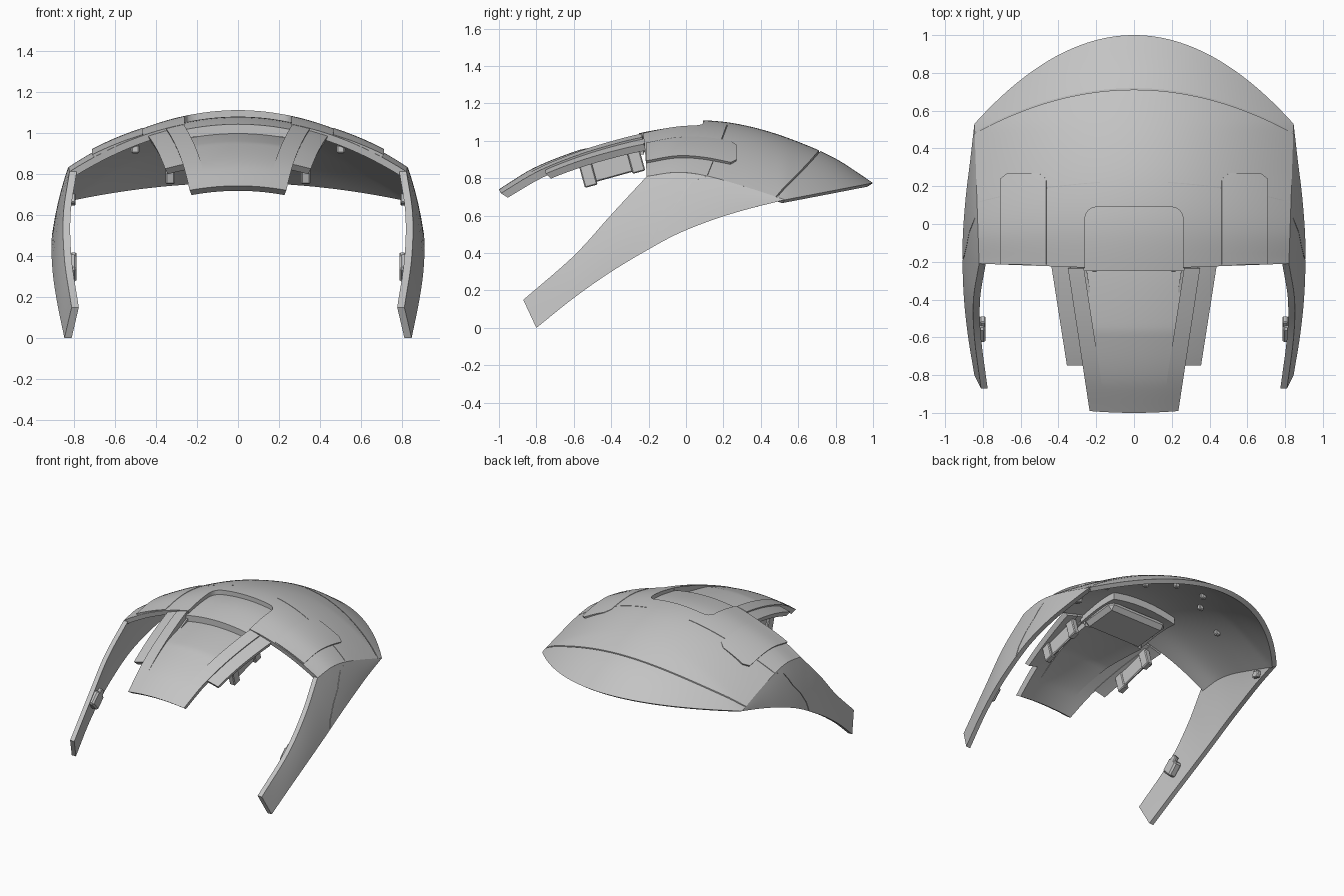
import bpy, bmesh, math
from mathutils import Vector

if "Cube" in bpy.data.objects:
    bpy.data.objects.remove(bpy.data.objects["Cube"])

grey = bpy.data.materials.new("plain grey")
grey.use_nodes = True
grey.diffuse_color = (0.55, 0.55, 0.55, 1)
grey.node_tree.nodes["Principled BSDF"].inputs["Base Color"].default_value = (0.55, 0.55, 0.55, 1)


def spline(pts, y):
    """Smooth value through (y, value...) points sorted by y."""
    i = max(0, min(len(pts) - 2, sum(p[0] <= y for p in pts) - 1))
    a, b = pts[i], pts[i + 1]
    t = (y - a[0]) / (b[0] - a[0])
    p, n = pts[max(i - 1, 0)], pts[min(i + 2, len(pts) - 1)]
    h = b[0] - a[0]
    out = []
    for k in range(1, len(a)):
        m0 = (b[k] - p[k]) / (b[0] - p[0]) * h
        m1 = (n[k] - a[k]) / (n[0] - a[0]) * h
        out.append((2*t**3 - 3*t*t + 1) * a[k] + (t**3 - 2*t*t + t) * m0
                   + (3*t*t - 2*t**3) * b[k] + (t**3 - t*t) * m1)
    return out[0] if len(out) == 1 else out


def mix(a, b, t):
    return a + (b - a) * t


# Centre ridge and side crease heights of the shell
RIDGE = [(-1, .735), (-.8, .86), (-.6, .95), (-.4, 1.02), (-.2, 1.075), (0, 1.108),
         (.2, 1.102), (.4, 1.062), (.6, .995), (.8, .905), (1, .775)]
CREASE = [(-.21, .81), (-.05, .832), (.1, .815), (.3, .76), (.53, .685)]


def half_width(y):
    return .82 + .025 * max(0, min(1, (y + .21) / .74))


def height(x, y):
    top = spline(RIDGE, y)
    if y < -.21:
        edge = top - .262
    elif y < .53:
        edge = spline(CREASE, y)
    else:
        edge = .685 + .09 * (y - .53) / .47
    w = half_width(y)
    if y > .53:
        w *= math.sqrt(max(1 - y, 1e-5) / .47)
    return top - (top - edge) * min(1, (x / w) ** 2)


def inward(p, d):
    return p + (Vector((0, 0, .1)) - p).normalized() * d


def slab(name, rows, under, angle=30):
    """Closed sheet between a grid of points and its offset copy."""
    bm = bmesh.new()
    top = [[bm.verts.new(p) for p in r] for r in rows]
    low = [[bm.verts.new(under(Vector(p))) for p in r] for r in rows]
    m, n = len(rows), len(rows[0])
    for g in (top, low):
        for i in range(m - 1):
            for j in range(n - 1):
                bm.faces.new((g[i][j], g[i][j+1], g[i+1][j+1], g[i+1][j]))
    rim = ([(0, j) for j in range(n)] + [(i, n-1) for i in range(1, m)]
           + [(m-1, j) for j in range(n-2, -1, -1)] + [(i, 0) for i in range(m-2, 0, -1)])
    for (a, b), (c, d) in zip(rim, rim[1:] + rim[:1]):
        bm.faces.new((top[a][b], top[c][d], low[c][d], low[a][b]))
    bmesh.ops.remove_doubles(bm, verts=bm.verts, dist=1e-5)
    bmesh.ops.recalc_face_normals(bm, faces=bm.faces)
    return finish(name, bm, angle)


def finish(name, bm, angle=30):
    me = bpy.data.meshes.new(name)
    bm.to_mesh(me)
    bm.free()
    me.materials.append(grey)
    ob = bpy.data.objects.new(name, me)
    bpy.context.collection.objects.link(ob)
    shade(ob, angle)
    return ob


def shade(ob, angle=30):
    bpy.ops.object.select_all(action='DESELECT')
    ob.select_set(True)
    bpy.context.view_layer.objects.active = ob
    bpy.ops.object.shade_smooth_by_angle(angle=math.radians(angle))


def block(name, loc, size, tilt=0, bevel=.006):
    bm = bmesh.new()
    bmesh.ops.create_cube(bm, size=1)
    bmesh.ops.scale(bm, vec=size, verts=bm.verts)
    bmesh.ops.bevel(bm, geom=bm.edges[:], offset=bevel, segments=1, affect='EDGES')
    ob = finish(name, bm)
    ob.location, ob.rotation_euler = loc, (tilt, 0, 0)
    return ob


def cut(ob, cutter):
    cutter.hide_render = True
    mod = ob.modifiers.new("cut", 'BOOLEAN')
    mod.operation, mod.solver, mod.object = 'DIFFERENCE', 'EXACT', cutter
    bpy.context.view_layer.objects.active = ob
    bpy.ops.object.modifier_apply(modifier=mod.name)
    bpy.data.objects.remove(cutter)


def groove(ob, path, across, depth):
    """Cut a thin seam along a path lying on the surface."""
    out = Vector(depth)
    rows = [[Vector(p) - Vector(across) + out * 2, Vector(p) + Vector(across) + out * 2] for p in path]
    cut(ob, slab("seam_cutter", rows, lambda p: p - out * 3))


# Main dome
N, M = 48, 40
rows = []
for i in range(M + 1):
    row = []
    for j in range(N + 1):
        u = 2 * j / N - 1
        y = mix(-.24 + .03 * abs(u), 1 - .47 * u * u, i / M)
        x = u * half_width(y)
        row.append(Vector((x, y, height(x, y))))
    rows.append(row)
dome = slab("dome_shell", rows, lambda p: inward(p, .035))

# Opening for the top recess, with rounded rear corners
outline = [(.26, -.4)] + [(.2 + .06 * math.cos(a * math.pi / 8), .03 + .06 * math.sin(a * math.pi / 8))
                          for a in range(5)]
cut(dome, slab("opening_cutter", [[(-x, y, 1.3), (x, y, 1.3)] for x, y in outline],
               lambda p: Vector((p.x, p.y, .9))))

# Panel seams on the dome
arc = [(x, .715 - .235 * (x / .85) ** 2) for x in [k * .0425 for k in range(-20, 21)]]
groove(dome, [(x, y, height(x, y)) for x, y in arc], (0, .004, 0), (0, 0, .008))
for s in (-1, 1):
    seam = [(s * x, .225 - .16 * x * x) for x in [.18 + k * .033 for k in range(21)]]
    groove(dome, [(x, y, height(x, y)) for x, y in seam], (0, .002, 0), (0, 0, .005))
shade(dome)

# Recessed tray in the top of the dome
tray = []
for i in range(9):
    y = mix(.11, -.25, i / 8)
    tray.append([Vector((x, y, height(x, y) - mix(.034, .022, i / 8)))
                 for x in [.275 * k / 8 for k in range(-8, 9)]])
slab("recess_tray", tray, lambda p: p - Vector((0, 0, .055)))

# Brow with sunken two-slope centre
brow = []
for i in range(33):
    y = mix(-.235, -.99, i / 32)
    t = (-.235 - y) / .755
    e, f = mix(.35, .235, t), mix(.265, .175, min(1, t * 1.3))
    if y > -.56:
        d = mix(.07, .012, (-.235 - y) / .325)
    else:
        d = max(0, mix(.012, 0, (-.56 - y) / .28))
    xs = [(-e, 0), (-mix(e, f, .5), 0), (-f, 0)]
    xs += [(f * k / 6, d) for k in range(-6, 7)]
    xs += [(f, 0), (mix(e, f, .5), 0), (e, 0)]
    brow.append([Vector((x, y - .01 * (1 - (x / e) ** 2) * t, height(x, y) - q)) for x, q in xs])
slab("brow_visor", brow, lambda p: inward(p, .045), 12)

for s, side in ((1, "left"), (-1, "right")):
    # Lower flap beside the brow
    flap = []
    for i in range(17):
        y = mix(-.225, -.75, i / 16)
        t = i / 16
        a, b = mix(.34, .26, t), mix(.437, .355, t)
        flap.append([Vector((s * x, y, height(x, y) - .012)) for x in [mix(a, b, k / 4) for k in range(5)]])
    slab(side + "_brow_flap", flap, lambda p: inward(p, .04))

    # Raised shoulder panel with a rounded rear
    panel = []
    for i in range(17):
        y = mix(-.215, .27, i / 16)
        r = max(0, y - .23) / .04
        trim = .04 * (1 - math.sqrt(max(0, 1 - r * r)))
        xs = [mix(.465 + trim, .71 - trim, k / 10) for k in range(11)]
        panel.append([Vector((s * x, y, height(x, y) + mix(.003, .018, (x - .465) / .245))) for x in xs])
    slab(side + "_shoulder_panel", panel, lambda p: inward(p, .03))

    # Cheek arm, lofted from its upper edge to its lower edge
    front = [(0, -.21, .81, .82), (1, -.4, .605, .85), (2, -.6, .385, .845), (3, -.87, .15, .81)]
    lower = [(0, .53, .685, .845), (1, .33, .635, .868), (2, .15, .58, .89), (3, -.04, .505, .905),
             (4, -.2, .42, .908), (5, -.4, .3, .9), (6, -.6, .16, .878), (7, -.8, 0, .845)]
    arm = []
    for i in range(33):
        if i <= 16:
            y = mix(.53, -.21, i / 16)
            a = (y, height(half_width(y), y), half_width(y))
        else:
            a = spline(front, (i - 16) * 3 / 16)
        b = spline(lower, i * 7 / 32)
        arm.append([Vector((s * (mix(a[2], b[2], v) + .03 * v * (1 - v) * math.sin(math.pi * i / 32)),
                            mix(a[0], b[0], v), mix(a[1], b[1], v))) for v in [k / 6 for k in range(7)]])
    arm_ob = slab(side + "_cheek_arm", arm, lambda p: p - Vector((s * .035, 0, 0)))
    seam = [mix(arm[9][k], arm[17][k], k / 6) if k % 6 else arm[9 if k == 0 else 18][k] for k in range(7)]
    seam = [arm[9 + round(k * 1.5)][k] for k in range(7)]
    groove(arm_ob, seam, (0, .003, .001), (s * .006, 0, 0))
    shade(arm_ob)

    # Mounting clips under the brow, on the arms and inside the dome
    for y, z in ((-.525, .825), (-.27, .9)):
        block(side + "_brow_clip", (s * .33, y, z), (.045, .07, .14), .27)
    block(side + "_brow_clip_plate", (s * .325, -.39, .868), (.02, .29, .12), .27)
    block(side + "_arm_clip", (s * .815, -.56, .34), (.06, .1, .11), -.8, .012)
    block(side + "_arm_clip_tab", (s * .80, -.52, .385), (.03, .05, .05), -.8)
    block(side + "_rear_clip", (s * .805, .36, .675), (.03, .06, .05), -.25)
    for x, y in ((.25, .42), (.5, .3), (.12, .6)):
        block(side + "_dome_lug", (s * x, y, height(x, y) - .05), (.04, .03, .04))

# Rounded housing below the recess
block("recess_housing", (0, -.1, .985), (.5, .3, .08), .1, .03)
